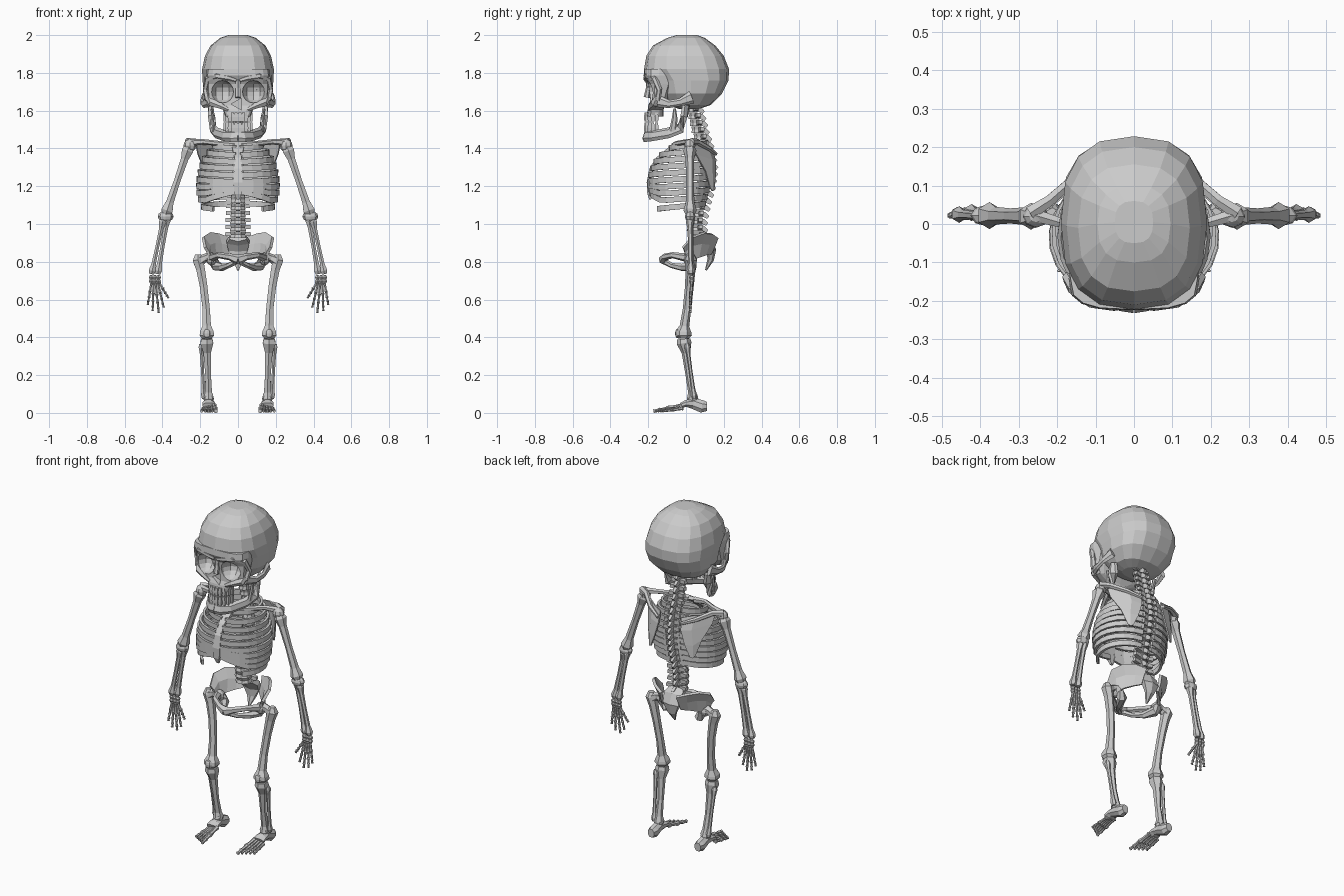
import bpy, bmesh, math
from mathutils import Vector, Matrix

BONE = bpy.data.materials.new("bone_grey")
BONE.diffuse_color = (0.6, 0.6, 0.6, 1)
Z = (0, 0, 1)


def finish(name, bm, mirror=False):
    bmesh.ops.recalc_face_normals(bm, faces=bm.faces)
    me = bpy.data.meshes.new(name)
    bm.to_mesh(me)
    bm.free()
    me.materials.append(BONE)
    ob = bpy.data.objects.new(name, me)
    bpy.context.collection.objects.link(ob)
    if mirror:
        ob.modifiers.new("mirror", 'MIRROR').use_mirror_merge = False
    return ob


def skin(bm, rings):
    """Bridge rings of points into a closed solid."""
    vs = [[bm.verts.new(p) for p in r] for r in rings]
    n = len(vs[0])
    for a, b in zip(vs, vs[1:]):
        for k in range(n):
            bm.faces.new((a[k], a[(k + 1) % n], b[(k + 1) % n], b[k]))
    bm.faces.new(vs[0])
    bm.faces.new(vs[-1])


def sheet(bm, rows):
    """Open quad sheet through rows of points."""
    g = [[bm.verts.new(p) for p in r] for r in rows]
    for a, b in zip(g, g[1:]):
        for k in range(len(a) - 1):
            bm.faces.new((a[k], a[k + 1], b[k + 1], b[k]))


def sweep(bm, pts, rad, n=6, up=(0, 1, 0)):
    """Polygon tube; each radius is a number or (sideways, along up)."""
    pts = [Vector(p) for p in pts]
    if not isinstance(rad, list):
        rad = [rad] * len(pts)
    rings = []
    for i, p in enumerate(pts):
        t = (pts[min(i + 1, len(pts) - 1)] - pts[max(i - 1, 0)]).normalized()
        u = t.cross(Vector(up)).normalized()
        v = u.cross(t)
        a, b = rad[i] if isinstance(rad[i], tuple) else (rad[i], rad[i])
        c = 1 / math.cos(math.pi / n)
        rings.append([p + u * a * c * math.cos((k + .5) * math.tau / n)
                      + v * b * c * math.sin((k + .5) * math.tau / n) for k in range(n)])
    skin(bm, rings)


def long_bone(bm, p, q, r, flare=1.6, n=6, up=(0, 1, 0)):
    p, q = Vector(p), Vector(q)
    sweep(bm, [p.lerp(q, t) for t in (0, .06, .18, .5, .82, .94, 1)],
          [r * f for f in (flare * .7, flare, 1.05, .9, 1.05, flare, flare * .7)], n, up)


def blob(bm, c, r, u=8, v=6):
    bmesh.ops.create_uvsphere(bm, u_segments=u, v_segments=v, radius=1,
                              matrix=Matrix.Translation(c) @ Matrix.Diagonal((*r, 1)))


def oval_loft(bm, levels, n=16, power=.78):
    """Levels: z, half width, front y, back y."""
    f = lambda c: math.copysign(abs(c) ** power, c)
    skin(bm, [[(w * f(math.cos(k * math.tau / n)),
                (y0 + y1) / 2 + (y1 - y0) / 2 * f(math.sin(k * math.tau / n)), z)
               for k in range(n)] for z, w, y0, y1 in levels])


# --- Skull: cranium and face, with eye and nose openings cut ---
bm = bmesh.new()
oval_loft(bm, [(1.61, .08, -.04, .07), (1.63, .135, -.1, .13), (1.69, .18, -.14, .19),
               (1.76, .188, -.17, .225), (1.82, .19, -.222, .228), (1.89, .175, -.21, .2),
               (1.945, .145, -.175, .155), (1.985, .095, -.1, .1), (2.0, .05, -.05, .06)])
cranium = finish("cranium", bm)
bm = bmesh.new()
oval_loft(bm, [(1.57, .066, -.21, -.12), (1.605, .08, -.203, -.12), (1.628, .14, -.192, -.11),
               (1.67, .162, -.19, -.09), (1.74, .165, -.2, -.06), (1.785, .17, -.224, -.06),
               (1.82, .165, -.222, -.06)], 16, .65)
face = finish("face", bm)
bm = bmesh.new()
for s in (-1, 1):
    blob(bm, (s * .082, -.2, 1.70), (.061, .08, .06), 10, 8)
sweep(bm, [(0, -.3, 1.635), (0, -.17, 1.635)], .018, 3, Z)
cutter = finish("opening_cutter", bm)
cutter.hide_render = True
for ob in (cranium, face):
    m = ob.modifiers.new("openings", 'BOOLEAN')
    m.operation, m.solver, m.object = 'DIFFERENCE', 'EXACT', cutter
    dg = bpy.context.evaluated_depsgraph_get()
    me = bpy.data.meshes.new_from_object(ob.evaluated_get(dg))
    ob.modifiers.clear()
    ob.data = me
bpy.data.objects.remove(cutter)

# Brow, cheekbone and cheek arch
bm = bmesh.new()
sweep(bm, [(.01, -.208, 1.76), (.05, -.212, 1.772), (.11, -.203, 1.785), (.158, -.165, 1.77),
           (.172, -.14, 1.71), (.158, -.15, 1.655)],
      [.01, .013, .015, .015, .013, .015], 6, (.3, 1, .5))
sweep(bm, [(.158, -.15, 1.67), (.14, -.165, 1.642), (.09, -.185, 1.625), (.05, -.192, 1.605)],
      [.014, .02, .015, .009], 6, (.2, 1, .2))
sweep(bm, [(.155, -.145, 1.65), (.182, -.09, 1.635), (.19, -.03, 1.645), (.178, .03, 1.67)],
      [(.012, .028), (.009, .018), (.009, .018), (.012, .03)], 6, Z)
finish("brow_and_cheekbones", bm, True)
bm = bmesh.new()
sweep(bm, [(0, -.198, 1.765), (0, -.198, 1.72), (0, -.208, 1.67)], [.014, .012, .014])
finish("nasal_bone", bm)

# Lower jaw
bm = bmesh.new()
sweep(bm, [(.145, .0, 1.63), (.14, -.01, 1.57), (.132, -.03, 1.505), (.115, -.09, 1.483),
           (.07, -.175, 1.467), (.03, -.21, 1.465), (0, -.213, 1.465)],
      [(.01, .018), (.01, .024), (.012, .026), (.012, .025), (.014, .025), (.014, .028), (.014, .028)],
      6, (0, .35, 1))
sweep(bm, [(.128, -.07, 1.49), (.135, -.06, 1.56), (.14, -.06, 1.61)], [(.008, .018), (.007, .013), (.005, .006)])
finish("lower_jaw", bm, True)

# Teeth in two arched rows
bm = bmesh.new()
for z0, z1 in ((1.59, 1.543), (1.538, 1.48)):
    for k in range(5):
        a = (k + .5) * .27
        x, y = .072 * math.sin(a), -.125 - .088 * math.cos(a)
        sweep(bm, [(x, y, z0), (x, y, (z0 + z1) / 2), (x, y, z1)], [.008, .0095, .0085], 4)
finish("teeth", bm, True)

# --- Spine ---
SPINE = [(1.62, .025), (1.5, .055), (1.4, .088), (1.3, .102), (1.2, .088), (1.1, .06),
         (1.0, .042), (.92, .06)]


def spine_y(z):
    for (z0, y0), (z1, y1) in zip(SPINE, SPINE[1:]):
        if z >= z1:
            return y0 + (y1 - y0) * (z0 - z) / (z0 - z1)
    return SPINE[-1][1]


bm = bmesh.new()
for i in range(19):
    z = 1.61 - i * .037
    y, r = spine_y(z), .024 + .0011 * i
    sweep(bm, [(0, y, z + .0175), (0, y, z), (0, y, z - .0175)], [r, r * .86, r], 8)
    sweep(bm, [(0, y + .01, z), (0, y + .045, z - .004), (0, y + .066, z - .02)],
          [(.016, .014), (.01, .014), (.007, .009)], 4, Z)
    for s in (-1, 1):
        sweep(bm, [(0, y + .02, z), (s * (r + .022), y + .032, z + .004)], [.013, .01], 4, Z)
finish("spine", bm)

# --- Rib cage ---
WIDTH = [.13, .16, .183, .198, .207, .213, .215, .214, .206, .19]
FRONT = [-.085, -.135, -.165, -.183, -.193, -.197, -.197, -.193, -.188, -.18]
bm = bmesh.new()
for i, (w, yf) in enumerate(zip(WIDTH, FRONT)):
    zf = 1.4 - .0355 * i
    yb = spine_y(zf + .035) + .035
    end = math.pi * (.985 if i < 9 else .78)
    pts = []
    for k in range(12):
        t = k / 11
        a = .12 + (end - .12) * t
        rise = .055 * max(0, t - .7) / .3 * (i - 5) / 3 if 5 < i < 9 else 0
        pts.append((w * math.sin(a) ** .85, (yb + yf) / 2 + (yb - yf) / 2 * math.cos(a),
                    zf + .03 * (1 - t) + rise))
    sweep(bm, pts, [(.007, .0145)] * 12, 4, Z)
finish("ribs", bm, True)
bm = bmesh.new()
sweep(bm, [(0, -.05, 1.425), (0, -.09, 1.395), (0, -.15, 1.345), (0, -.185, 1.29),
           (0, -.198, 1.22), (0, -.196, 1.16), (0, -.188, 1.13)],
      [(.035, .01), (.03, .01), (.018, .01), (.022, .01), (.024, .01), (.018, .009), (.008, .006)], 4)
finish("breastbone", bm)

# --- Shoulders ---
bm = bmesh.new()
sweep(bm, [(.02, -.06, 1.415), (.09, -.055, 1.425), (.18, .0, 1.435), (.265, .025, 1.43)],
      [.017, .012, .012, .017], 6, Z)
finish("collarbones", bm, True)
bm = bmesh.new()
sheet(bm, ([(.07, .145, 1.4), (.14, .115, 1.42), (.225, .045, 1.42)],
           [(.075, .158, 1.33), (.135, .14, 1.34), (.215, .055, 1.37)],
           [(.1, .158, 1.25), (.145, .142, 1.25), (.18, .105, 1.28)],
           [(.13, .15, 1.18), (.145, .143, 1.175), (.155, .13, 1.19)]))
sweep(bm, [(.075, .158, 1.37), (.15, .122, 1.4), (.22, .06, 1.435), (.27, .028, 1.435)],
      [.008, .012, .014, .018], 6, Z)
finish("shoulder_blades", bm, True).modifiers.new("thick", 'SOLIDIFY').thickness = .008

# --- Arms ---
bm = bmesh.new()
blob(bm, (.255, .02, 1.415), (.034, .03, .034))
long_bone(bm, (.26, .02, 1.41), (.383, .022, 1.05), .019)
blob(bm, (.383, .022, 1.04), (.042, .028, .03))
finish("upper_arms", bm, True)
bm = bmesh.new()
long_bone(bm, (.395, .02, 1.03), (.458, .025, .735), .011, 1.7)
long_bone(bm, (.372, .025, 1.04), (.425, .03, .735), .012, 1.6)
finish("forearms", bm, True)
bm = bmesh.new()
for k in range(6):                                   # wrist pebbles
    blob(bm, (.42 + .02 * (k % 3), .03, .718 - .02 * (k // 3)), (.014, .014, .013), 6, 4)
for base, tip in ((.418, (.368, .608)), (.425, (.393, .558)), (.436, (.42, .53)),
                  (.447, (.452, .54)), (.458, (.478, .572))):
    p, q = Vector((base, .03, .69)), Vector((tip[0], .022, tip[1]))
    for a, b in ((0, .42), (.42, .66), (.66, .85), (.85, 1)):
        long_bone(bm, p.lerp(q, a), p.lerp(q, b), .0062 - .0015 * a, 1.5)
finish("hands", bm, True)

# --- Pelvis ---
bm = bmesh.new()
sheet(bm, ([(.045, .16, .93), (.1, .135, .95), (.145, .09, .957), (.18, .03, .935), (.168, -.02, .88)],
           [(.05, .145, .89), (.085, .115, .895), (.12, .075, .9), (.148, .03, .89), (.152, -.01, .855)],
           [(.05, .125, .845), (.08, .095, .838), (.115, .06, .825), (.135, .03, .81), (.14, .0, .80)]))
finish("hip_wings", bm, True).modifiers.new("thick", 'SOLIDIFY').thickness = .016
bm = bmesh.new()
blob(bm, (.14, .02, .815), (.032, .035, .034))
sweep(bm, [(.14, .01, .82), (.1, -.07, .835), (.04, -.113, .825), (0, -.118, .81)],
      [.02, .014, .016, .024], 6, Z)
sweep(bm, [(.135, .035, .81), (.115, .035, .778), (.085, -.02, .77), (.05, -.075, .78), (.01, -.11, .8)],
      [.022, .024, .017, .012, .014], 6, (1, 0, .3))
finish("pelvic_ring", bm, True)
bm = bmesh.new()
sweep(bm, [(0, .08, .93), (0, .11, .905), (0, .135, .86), (0, .13, .81), (0, .105, .755)],
      [(.045, .026), (.06, .026), (.05, .022), (.026, .015), (.004, .004)], 6)
finish("sacrum", bm)

# --- Legs ---
bm = bmesh.new()
sweep(bm, [(.145, .02, .825), (.175, .022, .82), (.21, .025, .8)], [.026, .019, .026], 6, Z)
sweep(bm, [(.212, .025, .838), (.212, .025, .81), (.198, .024, .76), (.182, .018, .67), (.168, .005, .55),
           (.165, -.008, .46), (.165, -.013, .43), (.165, -.013, .41), (.165, -.013, .395)],
      [.015, .028, .023, .02, .019, .022, .036, .038, .026], 6)
blob(bm, (.165, -.045, .42), (.022, .013, .025))
finish("thighs", bm, True)
bm = bmesh.new()
sweep(bm, [(.165, -.012, .392), (.165, -.01, .37), (.163, .0, .32), (.158, .015, .2),
           (.156, .032, .11), (.155, .035, .08)], [.03, .034, .02, .015, .018, .026], 6)
long_bone(bm, (.195, .005, .365), (.18, .045, .075), .009, 1.6)
finish("shins", bm, True)
bm = bmesh.new()
sweep(bm, [(.155, .112, .034), (.155, .085, .034), (.155, .04, .05), (.155, .0, .05), (.155, -.025, .04)],
      [(.02, .024), (.028, .033), (.026, .03), (.032, .018), (.034, .014)], 8, Z)
blob(bm, (.155, .035, .075), (.028, .03, .026))
for k in range(5):                                   # inner toe first
    d = k - 2
    p = Vector((.155 + d * .014, -.015, .04 - .004 * k))
    q = Vector((.155 + d * .019, -.172 + .012 * k, .009))
    r = .0095 if k == 0 else .0068
    for a, b in ((0, .52), (.52, .8), (.8, 1)):
        long_bone(bm, p.lerp(q, a), p.lerp(q, b), r * (1 - .3 * a), 1.35, 6, Z)
finish("feet", bm, True)
